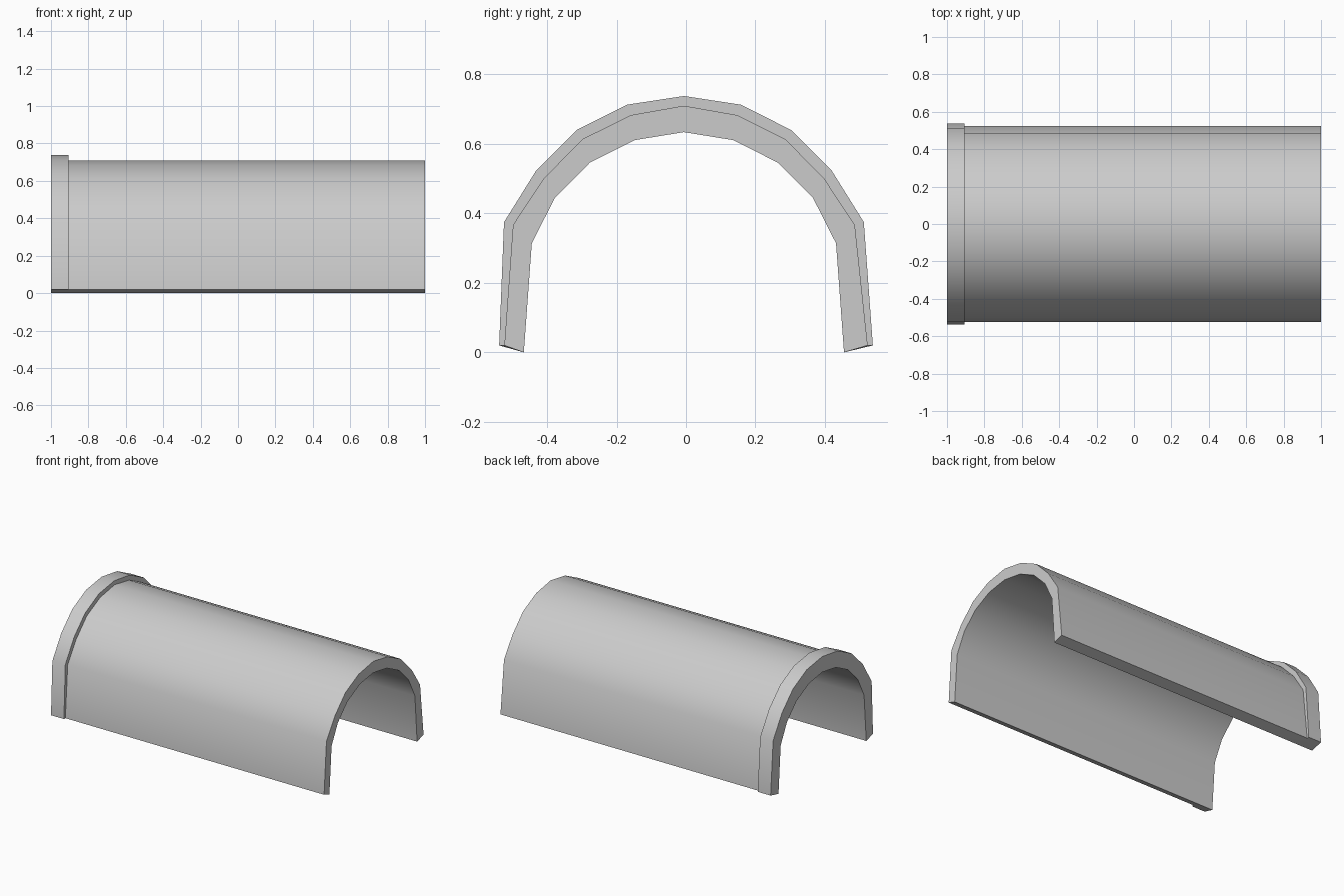
import bpy, bmesh, math

cube = bpy.data.objects.get("Cube")
if cube:
    bpy.data.objects.remove(cube, do_unlink=True)

grey = bpy.data.materials.new("plain grey")
grey.use_nodes = True
colour = (0.6, 0.6, 0.6, 1)
grey.diffuse_color = colour
grey.node_tree.nodes["Principled BSDF"].inputs["Base Color"].default_value = colour

CROWN_Y = -0.006  # the arch leans very slightly off centre

# Half profiles from foot to crown: (half width, height)
COLLAR = [(.538, .02), (.518, .375), (.425, .524), (.309, .64), (.164, .713), (0, .738)]
SHELL = [(.523, .02), (.492, .367), (.404, .5), (.292, .614), (.153, .683), (0, .71)]
INNER = [(.461, 0), (.438, .314), (.372, .444), (.271, .546), (.142, .611), (0, .634)]


def arch(bm, half, x, foot_y):
    """Mirror a half profile into a full open arch at position x."""
    def vert(i, side):
        w, z = half[i]
        return bm.verts.new((x, side * w + (foot_y if i == 0 else CROWN_Y), z))
    n = len(half)
    return [vert(i, 1) for i in range(n)] + [vert(i, -1) for i in reversed(range(n - 1))]


bm = bmesh.new()
# Section loops: along the shell, over the raised collar, and back inside
sections = [(SHELL, 1, 0), (SHELL, -.905, 0), (COLLAR, -.905, 0),
            (COLLAR, -1, 0), (INNER, -1, CROWN_Y), (INNER, 1, CROWN_Y)]
rings = [arch(bm, *s) for s in sections]
for a, b in zip(rings, rings[1:] + rings[:1]):
    for i in range(len(a) - 1):
        bm.faces.new((a[i], a[i + 1], b[i + 1], b[i]))

# Undersides of both feet
for end in (0, -1):
    r = [ring[end] for ring in rings]
    bm.faces.new((r[0], r[1], r[4], r[5]))
    bm.faces.new((r[1], r[2], r[3], r[4]))
bmesh.ops.recalc_face_normals(bm, faces=bm.faces)

mesh = bpy.data.meshes.new("arched_cover")
bm.to_mesh(mesh)
bm.free()
cover = bpy.data.objects.new("arched_cover", mesh)
bpy.context.collection.objects.link(cover)
mesh.materials.append(grey)

# Smooth arch with crisp rims
bpy.ops.object.select_all(action='DESELECT')
cover.select_set(True)
bpy.context.view_layer.objects.active = cover
bpy.ops.object.shade_smooth_by_angle(angle=math.radians(40))
